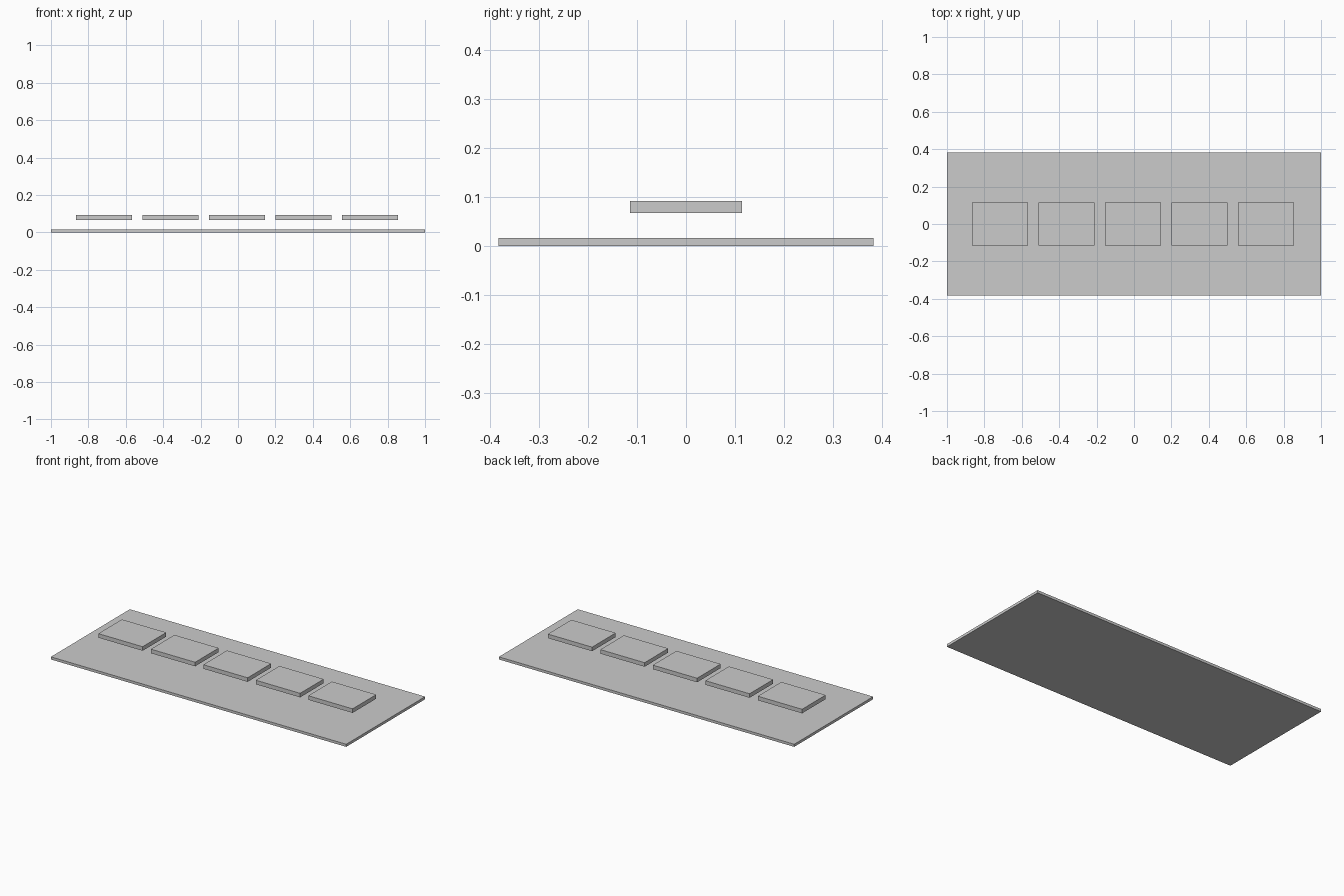
import bpy

if "Cube" in bpy.data.objects:
    bpy.data.objects.remove(bpy.data.objects["Cube"])

grey = bpy.data.materials.new("light_grey")
grey.diffuse_color = (0.6, 0.6, 0.6, 1)
grey.use_nodes = True
grey.node_tree.nodes["Principled BSDF"].inputs["Base Color"].default_value = grey.diffuse_color


def box(name, center, size):
    """Axis-aligned box with flat faces."""
    bpy.ops.mesh.primitive_cube_add(size=1, location=center)
    ob = bpy.context.object
    ob.name = name
    ob.scale = size
    bpy.ops.object.transform_apply(location=False, rotation=False, scale=True)
    ob.data.materials.append(grey)
    return ob


# Thin base board
box("base_board", (0, 0, 0.008), (2.0, 0.763, 0.016))

# Row of five tiles floating above the board
for i in range(5):
    box(f"tile_{i + 1}", (-0.005 + (i - 2) * 0.3555, 0, 0.0795), (0.3, 0.228, 0.025))
